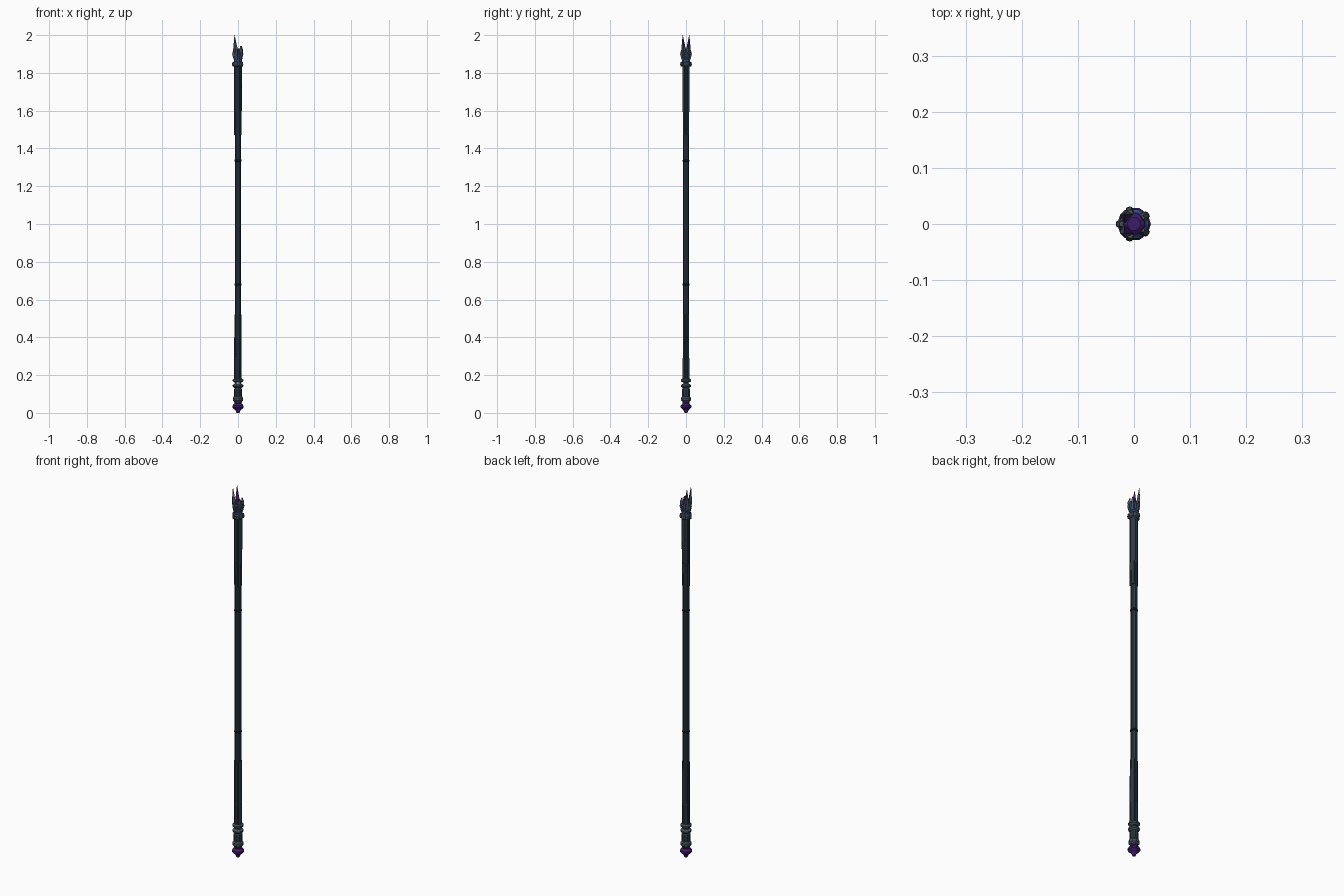
import bpy, bmesh, math
from mathutils import Vector

if "Cube" in bpy.data.objects:
    bpy.data.objects.remove(bpy.data.objects["Cube"])


def mat(name, c):
    m = bpy.data.materials.new(name)
    m.diffuse_color = (*c, 1)
    m.use_nodes = True
    m.node_tree.nodes["Principled BSDF"].inputs["Base Color"].default_value = m.diffuse_color
    return m


SLATE = mat("dark slate", (0.026, 0.040, 0.052))
METAL = mat("grey metal", (0.060, 0.085, 0.095))
BLUE = mat("blue enamel", (0.035, 0.075, 0.27))
PURPLE = mat("deep purple", (0.045, 0.012, 0.14))
BLACK = mat("near black", (0.012, 0.016, 0.020))


def finish(name, bm, *mats):
    bmesh.ops.recalc_face_normals(bm, faces=bm.faces)
    me = bpy.data.meshes.new(name)
    bm.to_mesh(me)
    bm.free()
    for m in mats:
        me.materials.append(m)
    ob = bpy.data.objects.new(name, me)
    bpy.context.collection.objects.link(ob)
    return ob


def lathe(name, profile, m, sides=10):
    """Closed solid of revolution from (radius, z) pairs."""
    bm = bmesh.new()
    rings = [[bm.verts.new((r * math.cos(2 * math.pi * i / sides),
                            r * math.sin(2 * math.pi * i / sides), z))
              for i in range(sides)] for r, z in profile]
    for a, b in zip(rings, rings[1:]):
        for i in range(sides):
            j = (i + 1) % sides
            bm.faces.new((a[i], a[j], b[j], b[i]))
    bm.faces.new(rings[0])
    bm.faces.new(rings[-1])
    return finish(name, bm, m)


def prong(name, deg, sections, *mats):
    """Square-section prong; sections are (inner r, outer r, half width, z)."""
    a = math.radians(deg)
    out = Vector((math.cos(a), math.sin(a), 0))
    side = Vector((-out.y, out.x, 0))
    bm = bmesh.new()
    rings = []
    for r0, r1, w, z in sections:
        rings.append([bm.verts.new(out * r + side * s + Vector((0, 0, z)))
                      for r, s in ((r0, -w), (r1, -w * .6), (r1, w * .6), (r0, w))])
    for p, q in zip(rings, rings[1:]):
        for i in range(4):
            j = (i + 1) % 4
            bm.faces.new((p[i], p[j], q[j], q[i]))
    bm.faces.new(rings[0])
    bm.faces.new(rings[-1])
    ob = finish(name, bm, *mats)
    if len(mats) > 1:  # faces turned inwards take the second colour
        for f in ob.data.polygons:
            if f.normal.dot(out) < -0.3:
                f.material_index = 1
    return ob


# Foot
lathe("foot_gem", [(.008, 0), (.014, .014), (.030, .028), (.030, .038), (.019, .05), (.021, .062)], PURPLE)
lathe("foot_collar", [(.021, .06), (.027, .066), (.027, .08), (.021, .088)], METAL)
lathe("foot_grip", [(.021, .086), (.021, .125), (.017, .134)], SLATE)

# Pair of rings with an open waist held by side posts
for n, z in (("lower", .143), ("upper", .172)):
    lathe(n + "_waist_ring", [(.017, z - .012), (.028, z - .004), (.028, z + .004), (.017, z + .012)], METAL)
for deg in (0, 180):
    prong("waist_post", deg, [(.007, .016, .012, .13), (.007, .016, .012, .19)], METAL)

# Shaft, its joints and thicker sleeves
lathe("shaft", [(.0175, .18), (.0165, .68), (.0165, 1.33), (.0175, 1.85)], SLATE)
for z in (.68, 1.335):
    lathe("shaft_joint", [(.0165, z - .006), (.0195, z - .003), (.0195, z + .003), (.0165, z + .006)], BLACK)
lathe("lower_sleeve", [(.0195, .18), (.0195, .285), (.017, .295)], SLATE)
lathe("upper_sleeve", [(.017, 1.59), (.02, 1.6), (.02, 1.84)], SLATE)
for deg in (-36, 36, 180):
    prong("lower_rib", deg, [(.01, .0205, .008, .18), (.01, .0195, .008, .52)], SLATE)
    prong("upper_rib", deg, [(.01, .02, .008, 1.47), (.01, .0215, .008, 1.85)], SLATE)

# Head: collar, blue band, purple core
lathe("head_collar", [(.02, 1.832), (.027, 1.838), (.027, 1.855), (.022, 1.861)], METAL)
lathe("blue_band", [(.022, 1.858), (.021, 1.875), (.025, 1.9), (.027, 1.908), (.021, 1.913)], BLUE)
lathe("purple_core", [(.02, 1.905), (.02, 1.922), (.012, 1.928)], PURPLE)

# Five studs around the collar and crown
for k in range(5):
    deg = 36 + 72 * k
    prong("collar_stud", deg, [(.02, .029, .006, 1.835), (.02, .032, .006, 1.846), (.02, .029, .006, 1.858)], METAL)
    prong("crown_plate", deg, [(.017, .023, .008, 1.87), (.017, .031, .009, 1.9), (.016, .026, .006, 1.922)], METAL, PURPLE)

# Crown: two tall spikes at the back-left, two short prongs opposite
for s in (-1, 1):
    prong("tall_spike", s * 136, [(.014, .026, .012, 1.89), (.013, .029, .011, 1.925), (.0245, .0255, .0006, 2.0)], METAL, PURPLE)
    prong("short_prong", s * 36, [(.016, .026, .009, 1.89), (.017, .030, .009, 1.92), (.018, .022, .004, 1.943)], METAL, PURPLE)
